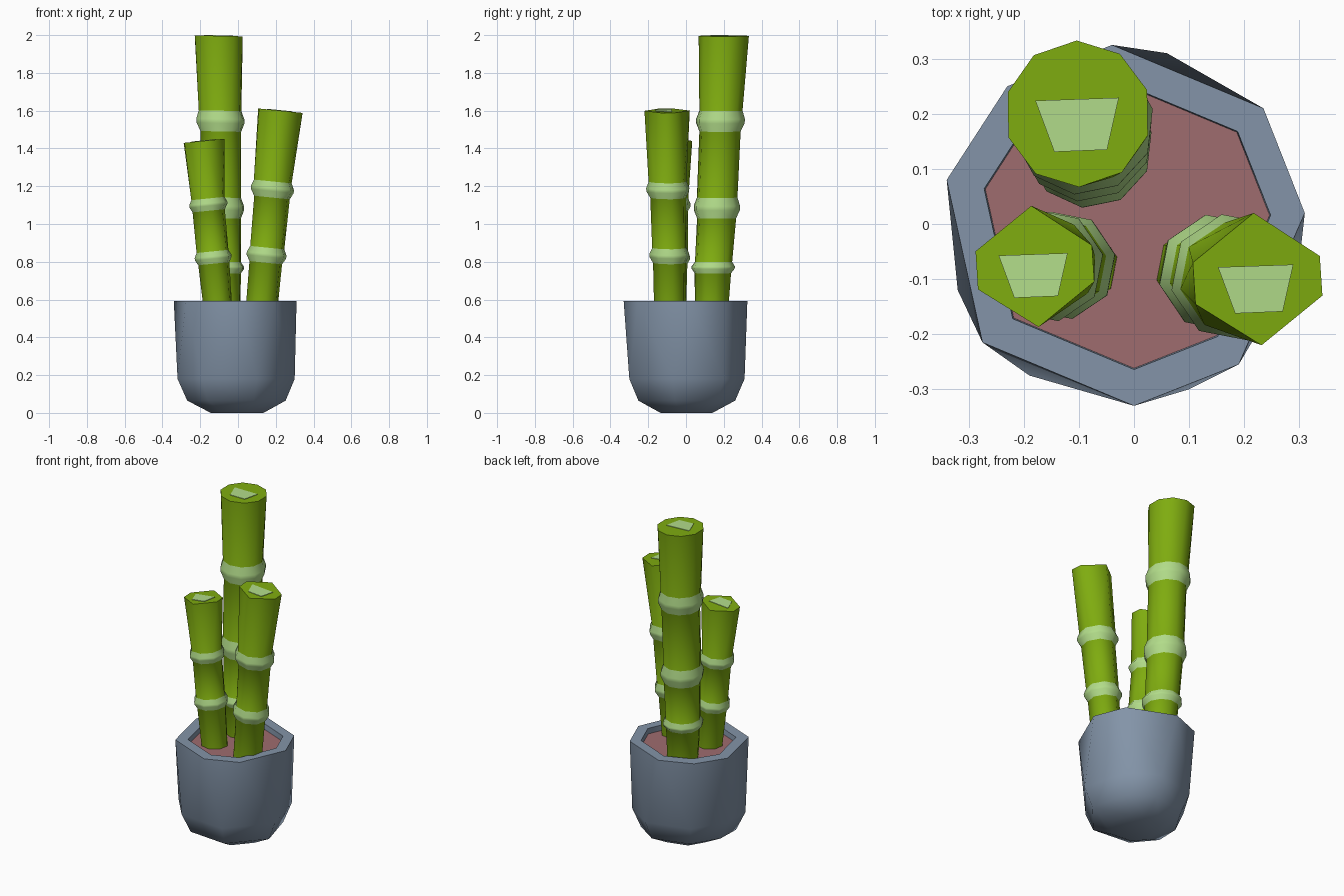
import bpy, bmesh, math

if "Cube" in bpy.data.objects:
    bpy.data.objects.remove(bpy.data.objects["Cube"])

def material(name, rgb):
    m = bpy.data.materials.new(name)
    m.diffuse_color = (*rgb, 1)
    m.use_nodes = True
    m.node_tree.nodes["Principled BSDF"].inputs["Base Color"].default_value = m.diffuse_color
    return m

GREEN = material("stalk_green", (.212, .413, .005))
PALE = material("pale_green", (.445, .716, .254))
GREY = material("pot_grey", (.227, .296, .392))
SOIL = material("soil_red_brown", (.342, .150, .156))

def finish(bm, name, mats, angle=65):
    me = bpy.data.meshes.new(name)
    bm.to_mesh(me)
    bm.free()
    for m in mats:
        me.materials.append(m)
    for p in me.polygons:
        p.use_smooth = True
    me.set_sharp_from_angle(angle=math.radians(angle))
    ob = bpy.data.objects.new(name, me)
    bpy.context.collection.objects.link(ob)
    return ob

def hull(bm, rings, mat=0, keep_top=False, keep_bottom=False):
    """Convex skin around stacked rings, with unwanted end caps removed."""
    part = bmesh.new()
    for p in sum(rings, []):
        part.verts.new(p)
    bmesh.ops.convex_hull(part, input=part.verts[:])
    part.normal_update()
    caps = [f for f in part.faces if (f.normal.z > .8 and not keep_top)
            or (f.normal.z < -.9 and not keep_bottom)]
    bmesh.ops.delete(part, geom=caps, context='FACES')
    for f in part.faces:
        f.material_index = mat
    me = bpy.data.meshes.new("part")
    part.to_mesh(me)
    part.free()
    bm.from_mesh(me)
    bpy.data.meshes.remove(me)

# ---- pot: uneven octagonal rim over a rounded base ----
RIM = [(.235, .21), (.31, .02), (.19, -.255), (0, -.33),
       (-.275, -.215), (-.34, .08), (-.23, .25), (-.04, .325)]
BELLY = [(.225, .2), (.30, -.07), (.10, -.30), (-.19, -.275),
         (-.32, -.12), (-.315, .05), (-.2, .24), (.06, .31)]

def ring(points, scale, z):
    return [(x * scale, y * scale, z) for x, y in points]

bm = bmesh.new()
hull(bm, [ring(RIM, 1, .593), ring(BELLY, 1, .18), ring(BELLY, .84, .065),
          ring(BELLY, .45, 0)], keep_bottom=True)
loops = [[bm.verts.new(p) for p in ring(RIM, s, z)]
         for s, z in ((1, .593), (.8, .593), (.79, .54))]
for a, b in zip(loops, loops[1:]):
    for i in range(8):
        j = (i + 1) % 8
        bm.faces.new((a[i], a[j], b[j], b[i]))
bmesh.ops.remove_doubles(bm, verts=bm.verts[:], dist=.0005)
bmesh.ops.recalc_face_normals(bm, faces=bm.faces[:])
finish(bm, "pot", [GREY], 50)

# ---- soil ----
bm = bmesh.new()
bm.faces.new([bm.verts.new(p) for p in reversed(ring(RIM, .8, .56))])
finish(bm, "soil", [SOIL])

# ---- bamboo stalks ----
HEX = [(-.04, 1), (.96, .35), (1, -.25), (.08, -1), (-.92, -.38), (-.96, .25)]
PATCH = [(-.58, .18), (.56, .22), (.40, -.49), (-.32, -.52)]

def polygon(n, turn=0):
    return [(math.cos(turn + math.tau * i / n), math.sin(turn + math.tau * i / n))
            for i in range(n)]

def section(shape, row, tilt, lift=0):
    z, x, y, r = row
    return [(x + u * r, y + v * r, z + lift - tilt * u * r) for u, v in shape]

def stalk(name, sides, top_shape, tilt, rows, ridge):
    """rows run upward (z, x, y, radius); odd-to-even pairs are pale joints."""
    body = polygon(sides, .2)
    bm = bmesh.new()
    for i, (a, b) in enumerate(zip(rows, rows[1:])):
        last = i == len(rows) - 2
        rings = [section(body, a, tilt),
                 section(top_shape if last else body, b, tilt)]
        if i % 2:  # joint bulges in the middle
            for t in (.4, .6):
                mid = [p + (q - p) * t for p, q in zip(a, b)]
                mid[3] += ridge
                rings.append(section(body, mid, tilt))
        hull(bm, rings, i % 2, keep_top=last)
    bmesh.ops.remove_doubles(bm, verts=bm.verts[:], dist=.0005)
    finish(bm, name, [GREEN, PALE])
    # pale pith plate on the cut end
    bm = bmesh.new()
    hull(bm, [section(PATCH, rows[-1], tilt, h) for h in (-.002, .003)], keep_top=True)
    finish(bm, name + "_cut_end", [PALE], 30)

stalk("tall_stalk", 10, polygon(10, .33), .02, [
    (.53, -.073, .135, .088), (.74, -.080, .142, .097), (.80, -.082, .146, .099),
    (1.03, -.087, .162, .104), (1.14, -.090, .165, .108), (1.49, -.091, .180, .110),
    (1.60, -.095, .185, .115), (1.996, -.102, .200, .133)], .017)
stalk("right_stalk", 8, HEX, .1, [
    (.53, .123, -.085, .085), (.795, .147, -.088, .088), (.875, .155, -.089, .092),
    (1.14, .180, -.095, .096), (1.225, .184, -.098, .102), (1.6, .222, -.100, .120)], .017)
stalk("left_stalk", 8, HEX, -.1, [
    (.53, -.104, -.075, .076), (.79, -.128, -.075, .084), (.855, -.135, -.075, .086),
    (1.07, -.155, -.075, .087), (1.135, -.159, -.076, .090), (1.44, -.182, -.077, .110)], .014)
